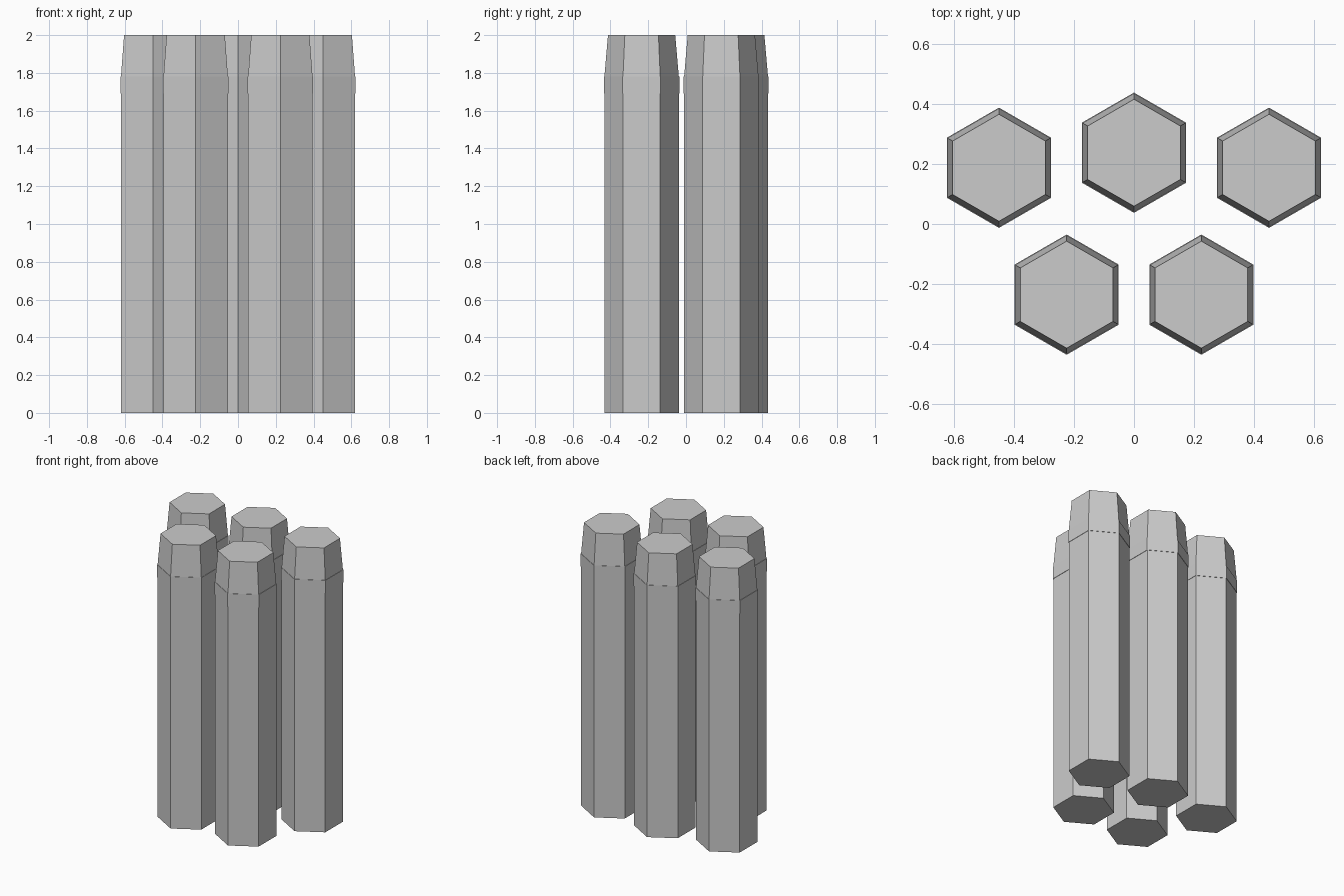
import bpy, bmesh, math

if "Cube" in bpy.data.objects:
    bpy.data.objects.remove(bpy.data.objects["Cube"])

# One plain grey for everything
grey = bpy.data.materials.new("stone_grey")
grey.diffuse_color = (0.6, 0.6, 0.6, 1)
grey.use_nodes = True
grey.node_tree.nodes["Principled BSDF"].inputs["Base Color"].default_value = grey.diffuse_color


def hex_solid(name, x, y, rings):
    """Closed six-sided solid from (radius, height) rings, corners facing +-y."""
    bm = bmesh.new()
    loops = []
    for r, z in rings:
        angles = [math.radians(30 + 60 * i) for i in range(6)]
        loops.append([bm.verts.new((r * math.cos(a), r * math.sin(a), z)) for a in angles])
    for lo, hi in zip(loops, loops[1:]):
        for i in range(6):
            j = (i + 1) % 6
            bm.faces.new((lo[i], lo[j], hi[j], hi[i]))
    bm.faces.new(loops[0][::-1])
    bm.faces.new(loops[-1])
    mesh = bpy.data.meshes.new(name)
    bm.to_mesh(mesh)
    bm.free()
    mesh.materials.append(grey)
    obj = bpy.data.objects.new(name, mesh)
    obj.location = (x, y, 0)
    bpy.context.collection.objects.link(obj)


# Three columns behind, two in front
centres = [(-0.449, 0.187), (0, 0.237), (0.449, 0.187), (-0.224, -0.235), (0.224, -0.235)]
for n, (x, y) in enumerate(centres, 1):
    # Straight shaft with a tapered top
    hex_solid(f"column_{n}", x, y, [(0.197, 0), (0.197, 1.78), (0.178, 2)])
    # Thin raised collar under the taper
    hex_solid(f"collar_{n}", x, y, [(0.2, 1.69), (0.2, 1.78)])
